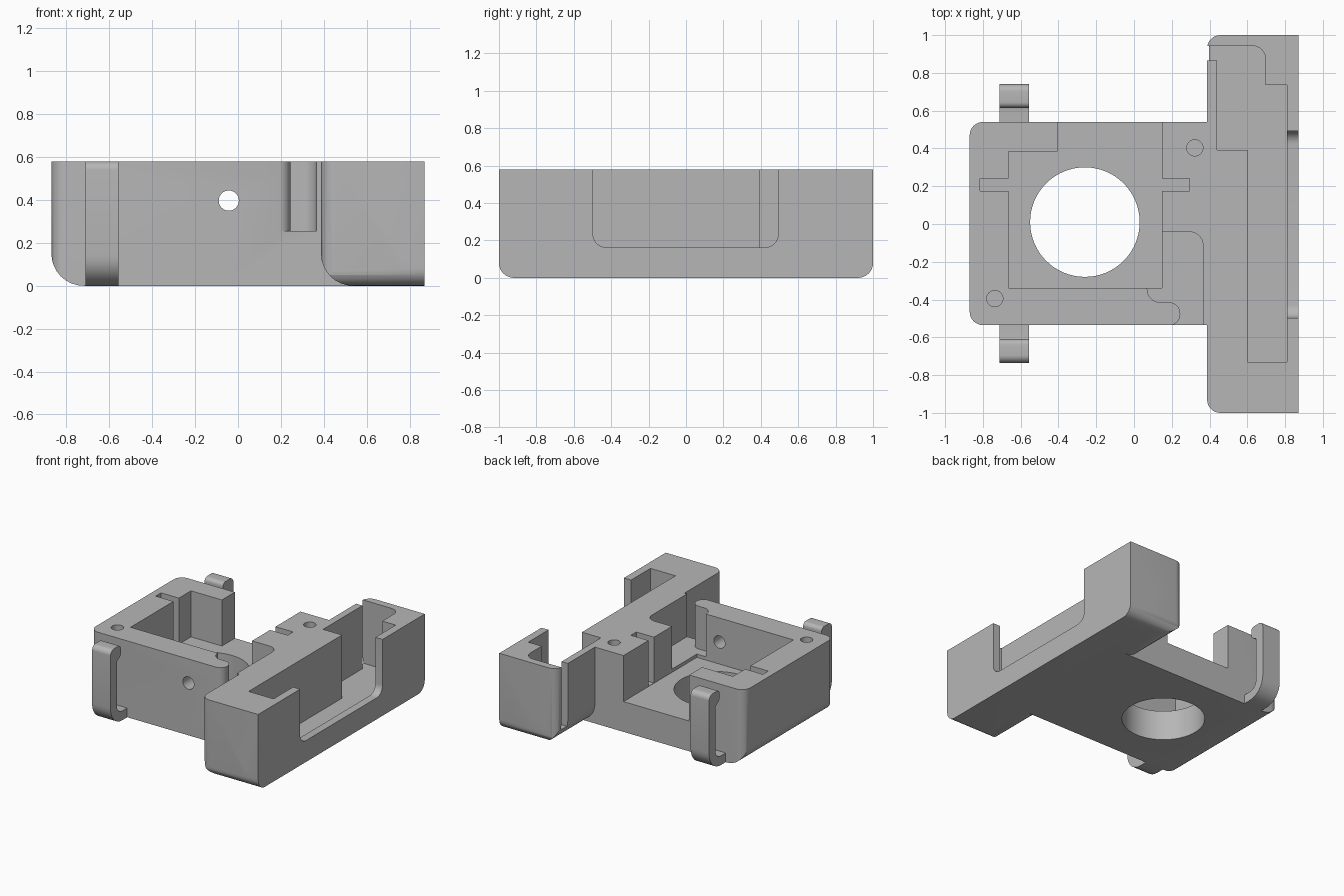
import bpy, bmesh, math
from mathutils import Vector

if "Cube" in bpy.data.objects:
    bpy.data.objects.remove(bpy.data.objects["Cube"], do_unlink=True)

TOP = 0.58
OVER = 0.8   # cutters reach above the top face

grey = bpy.data.materials.new("light_grey")
grey.use_nodes = True
grey.diffuse_color = (0.47, 0.47, 0.47, 1)
grey.node_tree.nodes["Principled BSDF"].inputs["Base Color"].default_value = (0.47, 0.47, 0.47, 1)


def rounded(points, steps=8):
    """Outline from (u, v) or (u, v, radius) corners."""
    out = []
    for i, p in enumerate(points):
        c = Vector(p[:2])
        if len(p) < 3:
            out.append(c)
            continue
        a = (Vector(points[i - 1][:2]) - c).normalized()
        b = (Vector(points[(i + 1) % len(points)][:2]) - c).normalized()
        half = a.angle(b) / 2
        centre = c + (a + b).normalized() * (p[2] / math.sin(half))
        start = c + a * (p[2] / math.tan(half)) - centre
        end = c + b * (p[2] / math.tan(half)) - centre
        sweep = start.angle(end)
        for k in range(steps + 1):
            t = k / steps
            out.append(centre + (start * math.sin((1 - t) * sweep)
                                 + end * math.sin(t * sweep)) / math.sin(sweep))
    return out


def prism(name, outline, axis, lo, hi):
    """Extrude an outline along one axis."""
    place = {"x": lambda u, v, w: (w, u, v),
             "y": lambda u, v, w: (u, w, v),
             "z": lambda u, v, w: (u, v, w)}[axis]
    bm = bmesh.new()
    low = [bm.verts.new(place(u, v, lo)) for u, v in outline]
    high = [bm.verts.new(place(u, v, hi)) for u, v in outline]
    bm.faces.new(low)
    bm.faces.new(high)
    n = len(low)
    for i in range(n):
        j = (i + 1) % n
        bm.faces.new((low[i], low[j], high[j], high[i]))
    bmesh.ops.recalc_face_normals(bm, faces=bm.faces)
    mesh = bpy.data.meshes.new(name)
    bm.to_mesh(mesh)
    bm.free()
    mesh.materials.append(grey)
    obj = bpy.data.objects.new(name, mesh)
    bpy.context.collection.objects.link(obj)
    return obj


def box(x0, x1, y0, y1, z0, z1):
    return prism("box_cutter", [(x0, y0), (x1, y0), (x1, y1), (x0, y1)], "z", z0, z1)


def circle(u, v, r, n):
    return [(u + r * math.cos(2 * math.pi * i / n), v + r * math.sin(2 * math.pi * i / n))
            for i in range(n)]


def combine(target, tool, operation):
    mod = target.modifiers.new("combine", "BOOLEAN")
    mod.operation, mod.solver, mod.object = operation, "EXACT", tool
    bpy.context.view_layer.objects.active = target
    bpy.ops.object.modifier_apply(modifier=mod.name)
    bpy.data.objects.remove(tool, do_unlink=True)


# Main housing, rounded on its free side
housing = prism("housing", rounded([(-0.87, 0, 0.15), (0.65, 0), (0.65, TOP), (-0.87, TOP)]),
                "y", -0.535, 0.54)
combine(housing, prism("plan", rounded([(-0.87, -0.535, 0.07), (0.65, -0.535),
                                        (0.65, 0.54), (-0.87, 0.54, 0.07)]), "z", -1, 1),
        "INTERSECT")

# Long side bar, rounded below and at its inner corners
bar = prism("side_bar", rounded([(0.387, 0, 0.15), (0.87, 0), (0.87, TOP), (0.387, TOP)]),
            "y", -1, 1)
combine(bar, prism("plan", rounded([(0.387, -1, 0.07), (1, -1), (1, 1), (0.387, 1, 0.07)]),
                   "z", -1, 1), "INTERSECT")
combine(bar, prism("side", rounded([(-1, 0, 0.08), (1, 0, 0.08), (1, 1), (-1, 1)]),
                   "x", 0, 1.5), "INTERSECT")
combine(housing, bar, "UNION")

# Main pocket with its rear opening, slots and round port
FLOOR = 0.23
cutters = [
    prism("pocket", [(-0.665, -0.34), (0.147, -0.34), (0.147, 0.7), (-0.405, 0.7),
                     (-0.405, 0.385), (-0.665, 0.385)], "z", FLOOR, OVER),
    box(-0.815, -0.6, 0.175, 0.24, FLOOR + 0.002, OVER),
    box(0.1, 0.295, 0.175, 0.24, FLOOR + 0.002, OVER),
    prism("port", circle(-0.26, 0.01, 0.29, 64), "z", -0.5, 0.4),
    prism("front_hole", circle(-0.043, 0.397, 0.047, 32), "y", -0.8, -0.2),
]

# Curved side channel that leaves through the front
cutters.append(prism("channel", rounded([
    (0.07, -0.25), (0.07, -0.415, 0.069), (0.245, -0.415, 0.059), (0.245, -0.537, 0.059),
    (0.17, -0.537), (0.17, -0.7), (0.365, -0.7), (0.365, -0.042, 0.07), (0.07, -0.042)]),
    "z", 0.255, OVER))

# Screw holes in the top
for x, y in ((0.322, 0.403), (-0.737, -0.395)):
    cutters.append(prism("screw_hole", circle(x, y, 0.043, 32), "z", 0.25, OVER))

# Bar pocket and the window in its outer wall
cutters.append(prism("bar_pocket", rounded([
    (0.6, -0.73), (0.81, -0.73), (0.81, 0.737), (0.697, 0.737), (0.697, 0.943, 0.07),
    (0.2, 0.943), (0.2, 0.865), (0.44, 0.865), (0.44, 0.393), (0.6, 0.393)]),
    "z", 0.1, OVER))
cutters.append(prism("window", rounded([
    (-0.497, 0.163, 0.07), (0.493, 0.163, 0.07), (0.493, OVER), (-0.497, OVER)]),
    "x", 0.78, 1))

for cutter in cutters:
    combine(housing, cutter, "DIFFERENCE")

# Springy hooked clips at front and back
parts = [housing]
clip_shape = [(-0.03, 0), (0.2, 0, 0.14), (0.2, TOP, 0.04), (0.075, TOP, 0.03),
              (0.075, 0.5, 0.03), (0.125, 0.47), (0.125, 0.07, 0.065), (-0.03, 0.07)]
for name, face, side in (("back_clip", 0.54, 1), ("front_clip", -0.535, -1)):
    outline = [(face + side * d, z) for d, z in rounded(clip_shape)]
    parts.append(prism(name, outline, "x", -0.712, -0.557))

# Smooth the rounds, keep the edges crisp
bpy.ops.object.select_all(action="DESELECT")
for part in parts:
    part.select_set(True)
bpy.context.view_layer.objects.active = housing
bpy.ops.object.shade_smooth_by_angle(angle=math.radians(30))
